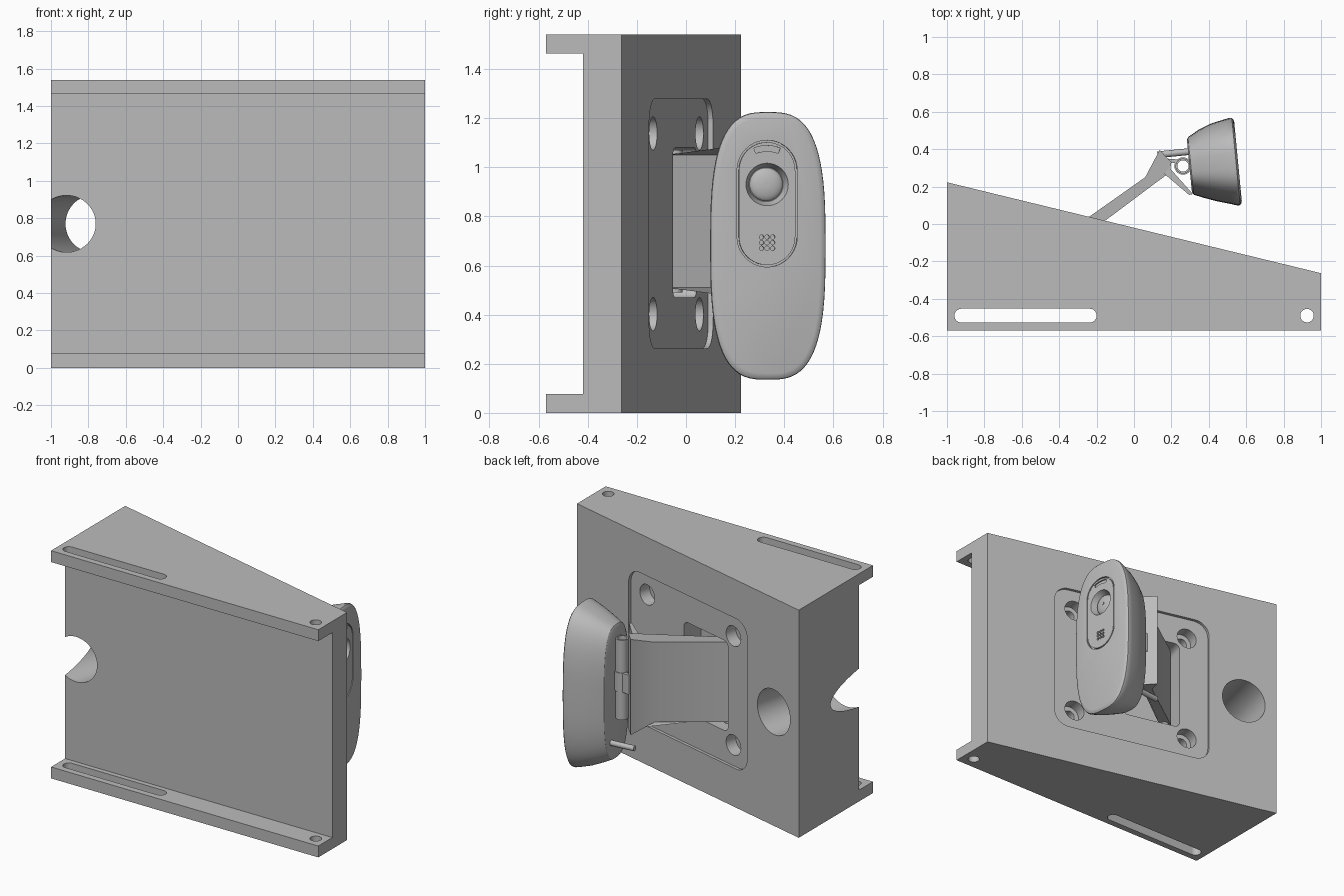
import bpy, bmesh, math
from mathutils import Matrix, Vector

if "Cube" in bpy.data.objects:
    bpy.data.objects.remove(bpy.data.objects["Cube"])

grey = bpy.data.materials.new("light grey")
grey.use_nodes = True
GREY = (0.5, 0.5, 0.5, 1)
grey.diffuse_color = GREY
grey.node_tree.nodes["Principled BSDF"].inputs["Base Color"].default_value = GREY


def frame(origin, xdir):
    """Local x runs along xdir, local y is up, local z is their cross product."""
    x, up = Vector(xdir).normalized(), Vector((0, 0, 1))
    m = Matrix((x, up, x.cross(up))).transposed().to_4x4()
    m.translation = origin
    return m


def add(name, bm, matrix=Matrix()):
    bmesh.ops.transform(bm, matrix=matrix, verts=bm.verts)
    bmesh.ops.remove_doubles(bm, verts=bm.verts, dist=1e-5)
    bmesh.ops.recalc_face_normals(bm, faces=bm.faces)
    mesh = bpy.data.meshes.new(name)
    bm.to_mesh(mesh)
    bm.free()
    mesh.materials.append(grey)
    ob = bpy.data.objects.new(name, mesh)
    bpy.context.collection.objects.link(ob)
    return ob


def loft(name, rings, matrix=Matrix()):
    bm = bmesh.new()
    loops = [[bm.verts.new(p) for p in ring] for ring in rings]
    n = len(loops[0])
    for a, b in zip(loops, loops[1:]):
        for i in range(n):
            bm.faces.new((a[i], a[(i + 1) % n], b[(i + 1) % n], b[i]))
    bm.faces.new(loops[0])
    bm.faces.new(loops[-1])
    return add(name, bm, matrix)


def prism(name, pts, lo, hi, matrix=Matrix()):
    return loft(name, [[(x, y, z) for x, y in pts] for z in (lo, hi)], matrix)


def rounded(cx, cy, hw, hh, r, steps=10):
    """Rounded rectangle; a circle or a slot when r reaches the half sizes."""
    pts = []
    for k, (sx, sy) in enumerate(((1, 1), (-1, 1), (-1, -1), (1, -1))):
        for i in range(steps + 1):
            a = (k + i / steps) * math.pi / 2
            p = (cx + sx * (hw - r) + r * math.cos(a), cy + sy * (hh - r) + r * math.sin(a))
            if not pts or (Vector(p) - Vector(pts[-1])).length > 1e-5:
                pts.append(p)
    if (Vector(pts[0]) - Vector(pts[-1])).length < 1e-5:
        pts.pop()
    return pts


def circle(cx, cy, r, steps=10):
    return rounded(cx, cy, r, r, r, steps)


def cut(ob, cutters):
    """Subtract the cutters, bake the result and drop the cutters."""
    for c in cutters:
        c.hide_render = True
        m = ob.modifiers.new("cut", "BOOLEAN")
        m.operation, m.solver, m.object = "DIFFERENCE", "EXACT", c
    ev = ob.evaluated_get(bpy.context.evaluated_depsgraph_get())
    mesh = bpy.data.meshes.new_from_object(ev)
    ob.modifiers.clear()
    ob.data = mesh
    for c in cutters:
        bpy.data.objects.remove(c)
    return ob


# Wedge bracket with two mounting flanges
TOP, MID = 1.54, 0.77
BACK = frame((0, -0.02, MID), (1, -0.2425, 0))  # local z goes into the wedge
bracket = prism("wedge_bracket", [(-1, -0.57), (1, -0.57), (1, -0.263), (-1, 0.223)], 0, TOP)
cutters = [
    prism("flange_gap", [(-1.1, -0.7), (1.1, -0.7), (1.1, -0.42), (-1.1, -0.42)], 0.077, TOP - 0.077),
    prism("flange_slot", rounded(-0.58, -0.49, 0.38, 0.037, 0.037), -0.1, TOP + 0.1),
    prism("flange_hole", circle(0.925, -0.49, 0.036), -0.1, TOP + 0.1),
    prism("cable_hole", circle(-0.797, 0, 0.152, 16), -0.1, 1.1, BACK),
    prism("plate_recess", rounded(0, 0, 0.55, 0.508, 0.1), -0.1, 0.02, BACK),
    prism("arm_pocket", rounded(-0.145, 0.005, 0.205, 0.305, 0.04), -0.1, 0.16, BACK),
]
for sx in (-1, 1):
    for sy in (-1, 1):
        cutters.append(prism("screw_seat", circle(sx * 0.4, sy * 0.368, 0.068), -0.1, 0.1, BACK))
        cutters.append(prism("screw_hole", circle(sx * 0.4, sy * 0.368, 0.038), -0.1, 0.25, BACK))
cut(bracket, cutters)

# Folding arm, flared towards its tip
arm = prism("folding_arm", [(-0.33, -0.025), (0.06, 0.25), (0.137, 0.396), (0.2, 0.33),
                            (0.19, 0.275), (-0.285, -0.08)], 0.51, 1.05)
for v in arm.data.vertices:
    if v.co.x > 0.1 and v.co.y > 0.29:
        v.co.z = 0.78 + (v.co.z - 0.78) * 1.2
prism("clip_foot", [(0.16, 0.27), (0.295, 0.155), (0.315, 0.16), (0.19, 0.3)], 0.48, 1.08)
prism("pocket_pin", circle(-0.29, -0.045, 0.03), 0.49, 1.07)

# Hinge knuckles between arm and camera
for name, lo, hi, r in (("lower_knuckle", 0.51, 0.7, 0.04), ("middle_knuckle", 0.7, 0.83, 0.046),
                        ("upper_knuckle", 0.83, 1.05, 0.04)):
    knuckle = prism(name, circle(0.262, 0.31, r), lo, hi)
    cut(knuckle, [prism("pin_hole", circle(0.262, 0.31, 0.03), lo - 0.1, hi + 0.1)])
prism("hinge_link", [(0.17, 0.35), (0.2, 0.325), (0.236, 0.325), (0.236, 0.345)], 0.7, 0.83)

# Cable stub
prism("cable_stub", circle(0, 0, 0.018, 5), 0, 0.2, frame((0.125, 0.37, 0.36), (-0.1, 1, 0)))

# Camera housing: superellipse sections from back to front
CAM = frame((0.553, 0.335, 0.68), (-0.095, 0.995, 0))  # local z points out of the lens


def oval(hw, hh, z, cx=0, n=72):
    ring = []
    for i in range(n):
        c, s = math.cos(math.tau * i / n), math.sin(math.tau * i / n)
        ring.append((cx + hw * math.copysign(abs(c) ** 0.667, c),
                     hh * math.copysign(abs(s) ** 0.667, s), z))
    return ring


camera = loft("camera_housing", [
    oval(0.14, 0.435, -0.258), oval(0.155, 0.45, -0.25), oval(0.184, 0.48, -0.19, 0.004),
    oval(0.21, 0.512, -0.12, 0.005), oval(0.228, 0.536, -0.05, 0.002), oval(0.236, 0.545, -0.018),
    oval(0.234, 0.543, -0.008), oval(0.226, 0.534, -0.001), oval(0.212, 0.52, 0.003)], CAM)

# Face plate groove, lens seat, indicator slot and microphone holes
PILL_Y, LENS_Y = 0.172, 0.25
groove = prism("face_groove", rounded(-0.005, PILL_Y, 0.123, 0.258, 0.123), -0.012, 0.1, CAM)
cut(groove, [prism("face_core", rounded(-0.005, PILL_Y, 0.115, 0.25, 0.115), -0.1, 0.2, CAM)])
seat = loft("lens_seat", [[(x, y, z) for x, y in circle(-0.005, LENS_Y, r)]
                          for r, z in ((0.07, -0.04), (0.087, 0.004), (0.087, 0.05))], CAM)
slot_arc = [(-0.005 + r * math.cos(a), LENS_Y + r * math.sin(a))
            for r, sign in ((0.135, 1), (0.158, -1))
            for a in [math.pi / 2 + sign * (i / 6 - 0.5) * 0.7 for i in range(7)]]
details = [groove, seat, prism("indicator_slot", slot_arc, -0.006, 0.1, CAM)]
for i in (-1, 0, 1):
    for j in (-1, 0, 1):
        details.append(prism("mic_hole", circle(-0.005 + i * 0.023, 0.013 + j * 0.023, 0.009, 3),
                             -0.008, 0.1, CAM))
cut(camera, details)

# Lens dome and its pupil
bm = bmesh.new()
bmesh.ops.create_uvsphere(bm, u_segments=32, v_segments=16, radius=0.068)
add("lens_dome", bm, CAM @ Matrix.Translation((-0.005, LENS_Y, -0.04)) @ Matrix.Diagonal((1, 1, 0.35, 1)))
prism("lens_pupil", circle(-0.005, LENS_Y, 0.012, 4), -0.03, -0.014, CAM)

# Smooth the curved surfaces and keep the hard edges
bpy.ops.object.select_all(action="DESELECT")
for ob in bpy.context.collection.objects:
    if ob.type == "MESH":
        ob.select_set(True)
        bpy.context.view_layer.objects.active = ob
bpy.ops.object.shade_smooth_by_angle(angle=math.radians(30))
